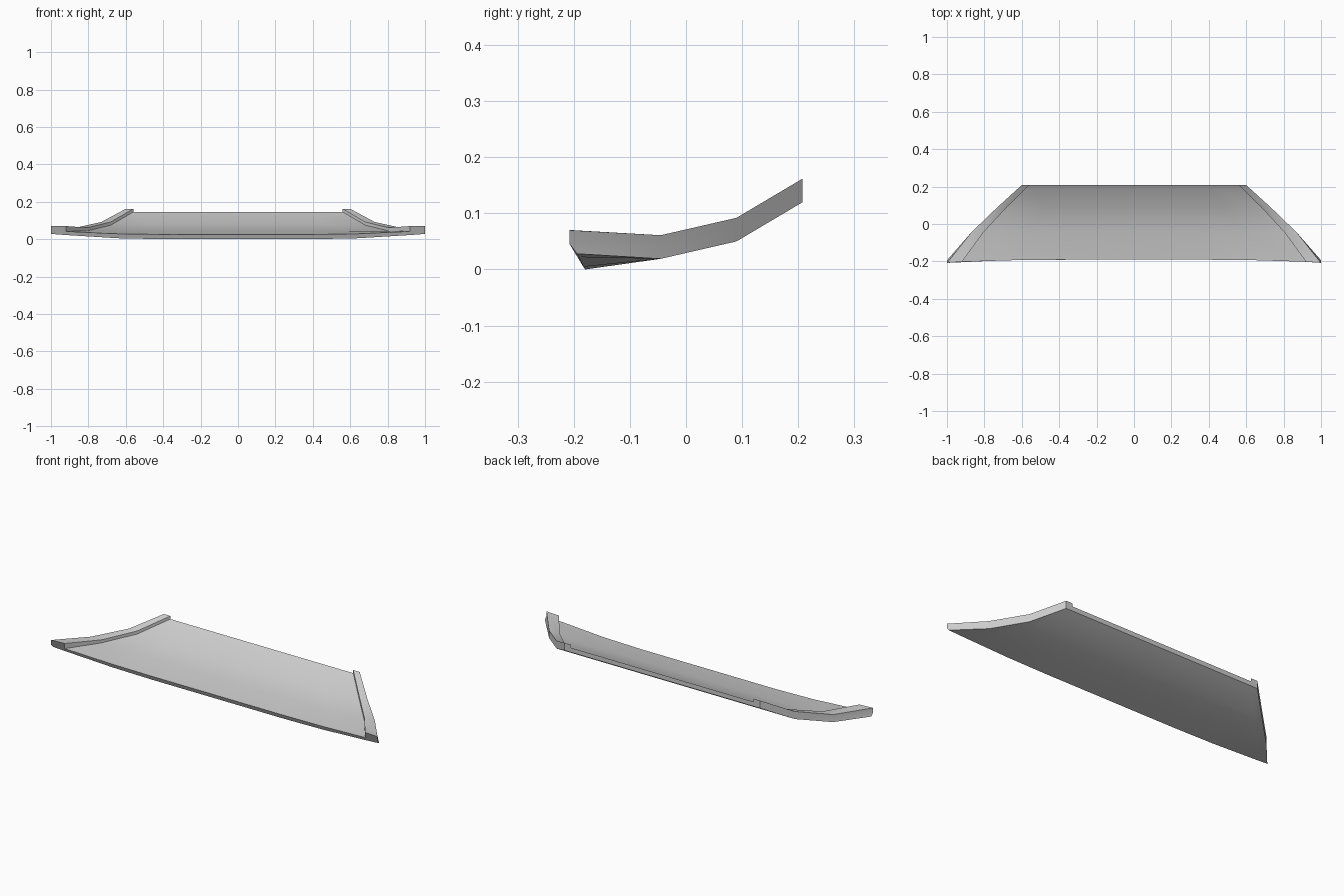
import bpy, bmesh

if "Cube" in bpy.data.objects:
    bpy.data.objects.remove(bpy.data.objects["Cube"])

THICK = 0.025
# plate stations front to back: outer half width, lip inner half width, y, underside z
ROWS = [(1.00, 0.92, -0.18, 0.0),
        (0.87, 0.805, -0.045, 0.019),
        (0.73, 0.68, 0.09, 0.05),
        (0.60, 0.56, 0.208, 0.12)]
# column fractions of inner width, with upsweep of the front edge
COLS = [(0.0, 0.0), (0.44, 0.0), (0.70, 0.005), (1.0, 0.022)]


def section(r):
    """Closed cross-section: underside, then top with a raised lip at both ends."""
    outer, inner, y, z = ROWS[r]
    front = r == 0
    half = [(inner * f, s if front else 0) for f, s in COLS]
    half.append((outer, 0.028 if front else 0))

    def back(s):                       # front edge sweeps forward at the ends
        return y - s * 0.5

    low = [(x, back(s), z + s) for x, s in half]
    lean = 0.011 if front else 0
    top = [(x, back(s) - lean, z + s + THICK - (s * 0.25 if front else 0))
           for x, s in half[:-1]]
    lip_z = z + 0.042 if not front else 0.07
    ends = [(outer, back(half[-1][1]) - lean - (0.003 if front else 0), lip_z)]
    if front:                          # chin corner under the lip
        chin = (outer, -0.208, 0.046)
    else:
        chin = (outer, y, z + THICK)
    lip_in = (inner, top[-1][1], lip_z)
    right = low + [chin] + ends + [lip_in] + top[::-1]
    left = [(-x, py, pz) for x, py, pz in reversed(right)]
    # merge the shared centre points
    return right + left[1:-1]


# curved plate with side lips, lofted through the stations
bm = bmesh.new()
loops = [[bm.verts.new(p) for p in section(r)] for r in range(len(ROWS))]
n = len(loops[0])
for a, b in zip(loops, loops[1:]):
    for i in range(n):
        j = (i + 1) % n
        bm.faces.new((a[i], a[j], b[j], b[i]))
for loop in (loops[0], loops[-1]):
    bm.faces.new(loop)
bmesh.ops.recalc_face_normals(bm, faces=bm.faces)
mesh = bpy.data.meshes.new("curved_panel")
bm.to_mesh(mesh)
bm.free()
panel = bpy.data.objects.new("curved_panel", mesh)
bpy.context.collection.objects.link(panel)
bpy.context.view_layer.objects.active = panel
panel.select_set(True)
bpy.ops.object.shade_smooth_by_angle(angle=0.6)
